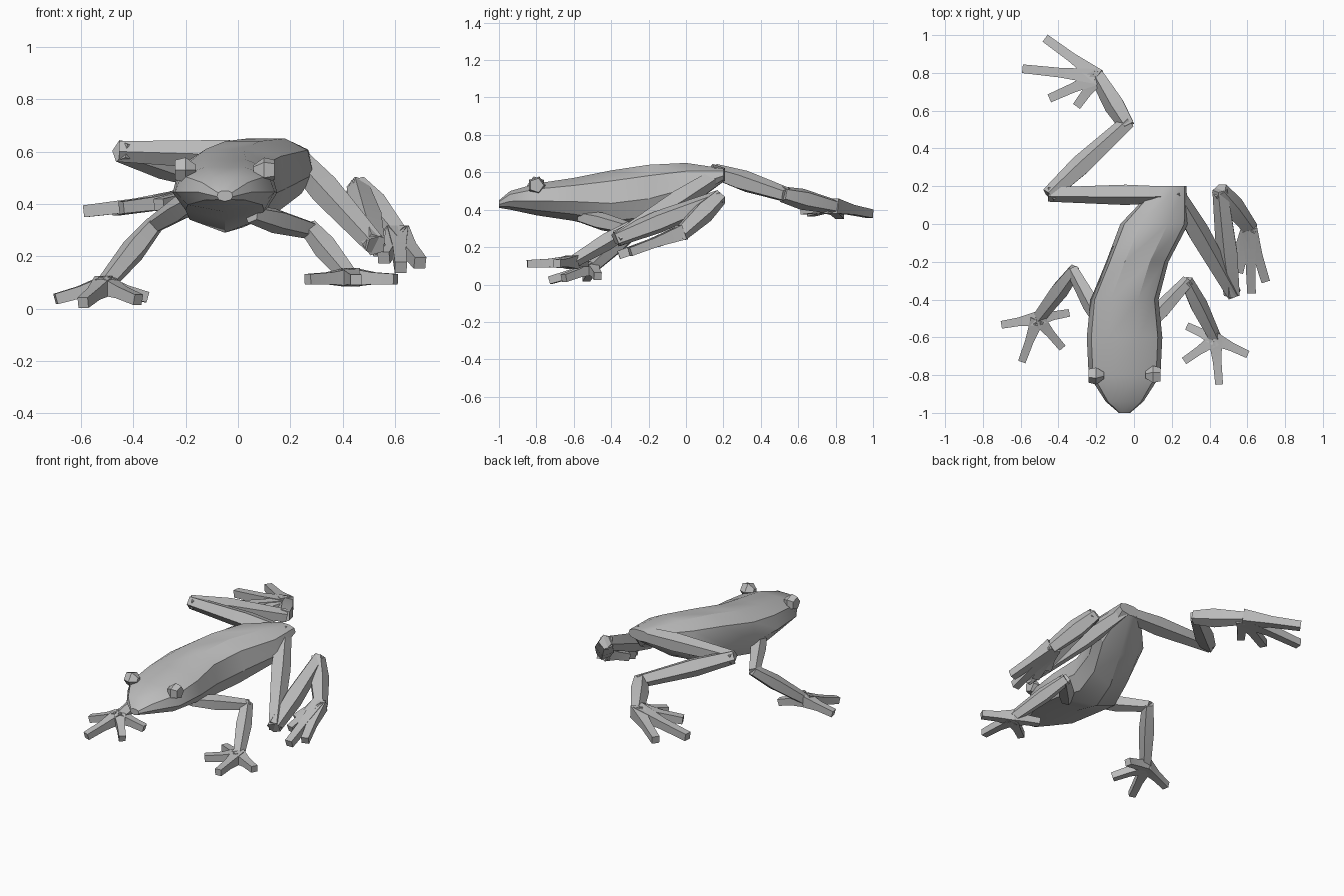
import bpy
import bmesh
import math
from mathutils import Vector

cube = bpy.data.objects.get("Cube")
if cube:
    bpy.data.objects.remove(cube)

shade = (0.5, 0.5, 0.5, 1)
grey = bpy.data.materials.new("plain grey")
grey.use_nodes = True
grey.diffuse_color = shade
grey.node_tree.nodes["Principled BSDF"].inputs["Base Color"].default_value = shade


def loft(mesh_builder, rings):
    """Skin a list of equal-sized point rings and cap both ends."""
    loops = [[mesh_builder.verts.new(point) for point in ring] for ring in rings]
    count = len(loops[0])
    for near, far in zip(loops, loops[1:]):
        for i in range(count):
            j = (i + 1) % count
            mesh_builder.faces.new((near[i], near[j], far[j], far[i]))
    mesh_builder.faces.new(loops[0][::-1])
    mesh_builder.faces.new(loops[-1])


def tube(mesh_builder, points, radii, sides):
    """Loft regular polygons along a nearly straight path."""
    along = (points[-1] - points[0]).normalized()
    across = along.cross(Vector((0, 0, 1))).normalized()
    upward = across.cross(along)
    turns = [math.tau * (k + 0.5) / sides for k in range(sides)]
    loft(mesh_builder, [[point + radius * (across * math.cos(turn) + upward * math.sin(turn))
                         for turn in turns] for point, radius in zip(points, radii)])


def finish(name, mesh_builder):
    """Turn the built geometry into a named, shaded object."""
    bmesh.ops.recalc_face_normals(mesh_builder, faces=mesh_builder.faces)
    mesh = bpy.data.meshes.new(name)
    mesh_builder.to_mesh(mesh)
    mesh_builder.free()
    mesh.materials.append(grey)
    part = bpy.data.objects.new(name, mesh)
    bpy.context.collection.objects.link(part)
    bpy.ops.object.select_all(action='DESELECT')
    part.select_set(True)
    bpy.context.view_layer.objects.active = part
    bpy.ops.object.shade_smooth_by_angle(angle=math.radians(32))


def limb(name, joints, thickness):
    """One bone per pair of joints, swelling at its middle, overlapping at the joints."""
    mesh_builder = bmesh.new()
    for start, end in zip(joints, joints[1:]):
        overlap = (end - start).normalized() * thickness / 3
        path = [start - overlap, start.lerp(end, 0.4), end + overlap]
        tube(mesh_builder, path, [thickness, thickness * 1.35, thickness * 0.95], 5)
    finish(name, mesh_builder)


def foot(name, palm, heading, spread, reaches, slope, width):
    """Blunt toes fanned out evenly from the palm, sloping downwards."""
    mesh_builder = bmesh.new()
    for toe, reach in enumerate(reaches):
        angle = math.radians(heading + spread * toe)
        tip = palm + reach * Vector((math.cos(angle), math.sin(angle), -slope))
        knuckle = palm.lerp(tip, 0.5)
        tube(mesh_builder, [palm, knuckle, tip], [width * 1.5, width * 0.95, width * 0.85], 4)
    finish(name, mesh_builder)


# Body: sections from the snout to the rump
lengthwise = [-1, -0.94, -0.8, -0.6, -0.4, -0.2, 0, 0.2]
half_widths = [0.03, 0.1, 0.19, 0.2, 0.18, 0.165, 0.18, 0.08]
bottoms = [0.41, 0.4, 0.37, 0.34, 0.29, 0.31, 0.4, 0.55]
tops = [0.45, 0.5, 0.54, 0.57, 0.61, 0.64, 0.65, 0.62]
flank = [(0.4, 1), (0.88, 0.68), (1, 0), (0.75, -0.65)]
outline = flank + [(0, -1)] + [(-across, height) for across, height in reversed(flank)]
sections = []
for y, width, bottom, top in zip(lengthwise, half_widths, bottoms, tops):
    centre = 0.45 * max(0, y + 0.35) - 0.05
    ridge = bottom + 0.45 * (top - bottom)
    sections.append([(centre + across * width, y,
                      ridge + height * (top - ridge if height > 0 else ridge - bottom))
                     for across, height in outline])
body = bmesh.new()
loft(body, sections)
finish("body", body)

# Eyes: faceted bumps on both sides of the head
for side, sign in (("right", -1), ("left", 1)):
    socket = Vector((sign * 0.15 - 0.05, -0.8, 0.53))
    outward = Vector((sign * 0.04, 0, 0))
    eye = bmesh.new()
    tube(eye, [socket - outward, socket, socket + outward], [0.02, 0.05, 0.04], 5)
    finish(side + "_eye", eye)

# Hind legs: the right one stretched back, the left one folded
toes = [0.86, 1, 0.7, 0.48]
hip = Vector((0.22, 0.16, 0.58))
right_heel = Vector((-0.19, 0.78, 0.42))
right_knee = Vector((-0.44, 0.16, 0.6))
right_ankle = Vector((-0.04, 0.53, 0.48))
limb("right_hind_leg", [hip, right_knee, right_ankle, right_heel], 0.044)
foot("right_hind_foot", right_heel, 144, 30, [toe * 0.4 for toe in toes], 0.12, 0.038)

left_heel = Vector((0.61, -0.02, 0.28))
left_knee = Vector((0.52, -0.36, 0.25))
left_ankle = Vector((0.46, 0.17, 0.46))
limb("left_hind_leg", [hip, left_knee, left_ankle, left_heel], 0.046)
foot("left_hind_foot", left_heel, -73, -15, [toe * 0.34 for toe in toes], 0.36, 0.038)

# Front legs: shoulder, elbow and wrist
fingers = [0.19, 0.24, 0.2, 0.165]
right_wrist = Vector((-0.51, -0.5, 0.09))
right_elbow = Vector((-0.32, -0.25, 0.32))
limb("right_arm", [Vector((-0.16, -0.54, 0.42)), right_elbow, right_wrist], 0.037)
foot("right_hand", right_wrist, 190, 60, fingers, 0.28, 0.034)

left_wrist = Vector((0.43, -0.61, 0.12))
left_elbow = Vector((0.28, -0.31, 0.3))
limb("left_arm", [Vector((0.06, -0.55, 0.36)), left_elbow, left_wrist], 0.037)
foot("left_hand", left_wrist, -25, -60, fingers, 0.04, 0.034)
